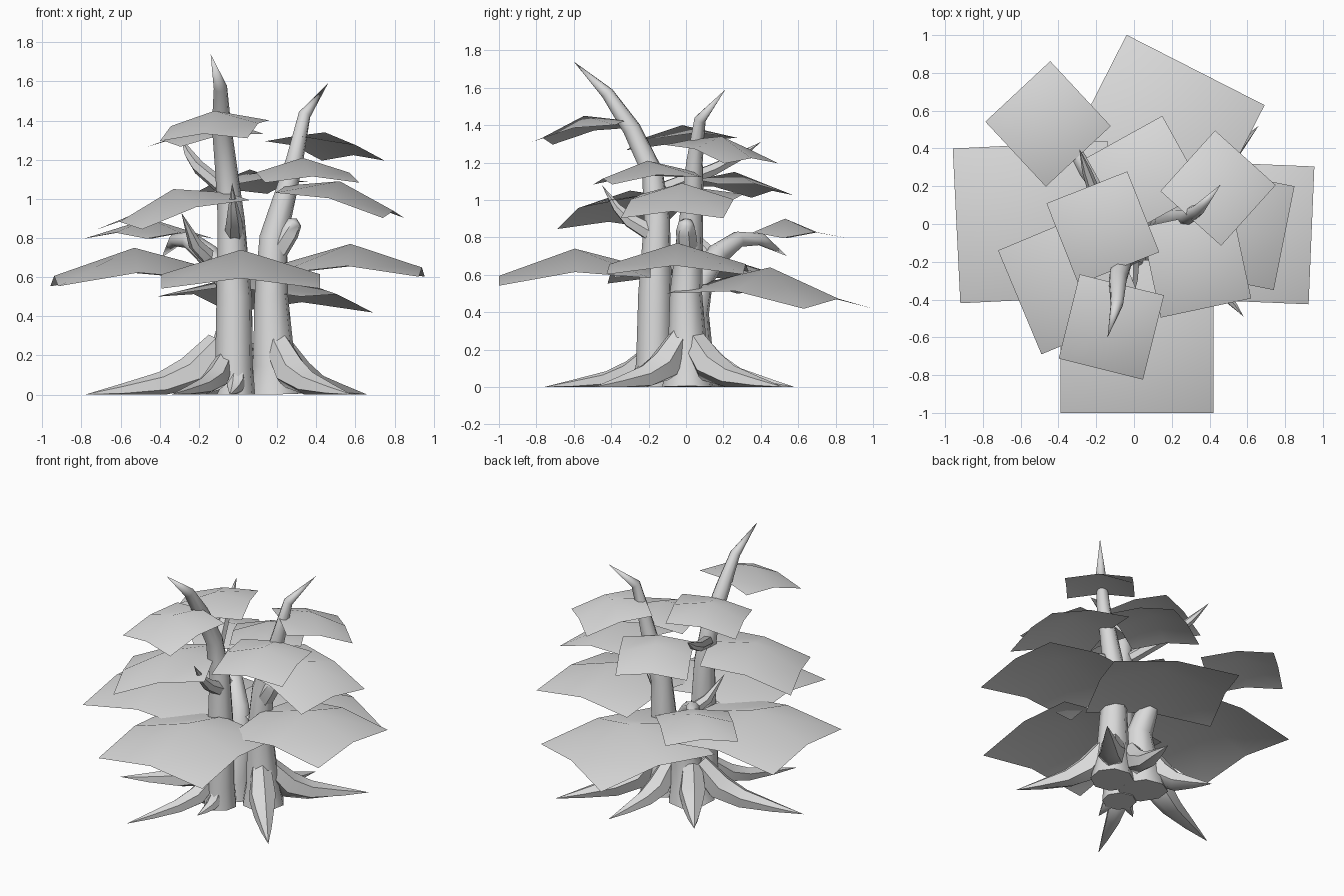
import bpy, bmesh, math
from mathutils import Vector

cube = bpy.data.objects.get("Cube")
if cube:
    bpy.data.objects.remove(cube)

grey = bpy.data.materials.new("plain_grey")
grey.use_nodes = True
grey.diffuse_color = (0.7, 0.7, 0.7, 1)
grey.node_tree.nodes["Principled BSDF"].inputs["Base Color"].default_value = (0.7, 0.7, 0.7, 1)


def finish(bm, name, angle):
    mesh = bpy.data.meshes.new(name)
    bm.to_mesh(mesh)
    bm.free()
    mesh.materials.append(grey)
    obj = bpy.data.objects.new(name, mesh)
    bpy.context.collection.objects.link(obj)
    bpy.ops.object.select_all(action='DESELECT')
    obj.select_set(True)
    bpy.context.view_layer.objects.active = obj
    bpy.ops.object.shade_smooth_by_angle(angle=math.radians(angle))
    return obj


def limb(name, points, sides=8):
    """Tapered tube through (x, y, z, radius) points, ending in a spike."""
    bm = bmesh.new()
    pos = [Vector(p[:3]) for p in points]
    rings = []
    side = Vector((1, 0.2, 0))
    for i, p in enumerate(points[:-1]):
        tangent = (pos[i + 1] - pos[max(i - 1, 0)]).normalized()
        side = (side - tangent * side.dot(tangent)).normalized()
        other = tangent.cross(side)
        ring = []
        for k in range(sides):
            a = math.tau * k / sides
            v = pos[i] + (side * math.cos(a) + other * math.sin(a)) * p[3]
            v.z = max(v.z, 0)
            ring.append(bm.verts.new(v))
        rings.append(ring)
    tip = bm.verts.new(pos[-1])
    for k in range(sides):
        n = (k + 1) % sides
        for low, high in zip(rings, rings[1:]):
            bm.faces.new((low[k], low[n], high[n], high[k]))
        bm.faces.new((rings[-1][k], rings[-1][n], tip))
    bm.faces.new(rings[0][::-1])
    return finish(bm, name, 50)


def root(name, start, tip, thick):
    """Root that flares out of a trunk and flattens toward its tip."""
    s, t = Vector((*start, 0)), Vector((*tip, 0))
    steps = ((0, 0.26, 0.75), (0.2, 0.11, 1), (0.42, 0.05, 0.75), (0.72, 0.02, 0.4), (1, 0, 0))
    pts = []
    for f, z, r in steps:
        p = s.lerp(t, f)
        pts.append((p.x, p.y, z * thick / 0.09, r * thick))
    return limb(name, pts, 6)


def leaf_sheet(name, x, y, z, half, yaw, slope_u=0, slope_v=0):
    """Square foliage sheet, domed at its middle and tilted by two slopes."""
    bm = bmesh.new()
    a = math.radians(yaw)
    drop = (0, 0.31, 0.44)
    grid = []
    for j in (-1, 0, 1):
        for i in (-1, 0, 1):
            u, v = i * half, j * half
            h = z - drop[abs(i) + abs(j)] * half + slope_u * u + slope_v * v
            grid.append(bm.verts.new((x + u * math.cos(a) - v * math.sin(a),
                                      y + u * math.sin(a) + v * math.cos(a), h)))
    for j in (0, 3):
        for i in (0, 1):
            c = i + j
            bm.faces.new((grid[c], grid[c + 1], grid[c + 4], grid[c + 3]))
    return finish(bm, name, 60)


# Trunks
limb("front_trunk", [(-.02, -.17, 0, .11), (-.02, -.17, .15, .098), (-.02, -.165, .5, .092),
                     (-.035, -.155, .9, .07), (-.06, -.18, 1.15, .058), (-.085, -.29, 1.38, .05),
                     (-.09, -.42, 1.57, .035), (-.14, -.6, 1.74, 0)])
limb("right_trunk", [(.19, .01, 0, .14), (.185, .01, .15, .11), (.17, 0, .5, .088),
                     (.18, .02, .8, .072), (.25, .04, 1.05, .055), (.29, .045, 1.2, .045),
                     (.34, .075, 1.43, .032), (.46, .21, 1.59, 0)])
limb("back_trunk", [(-.06, .02, 0, .16), (-.04, .03, .15, .12), (-.01, .04, .4, .085),
                    (-.05, .08, .58, .07), (-.15, .17, .71, .06), (-.25, .28, .79, .045),
                    (-.32, .4, .79, .035), (-.39, .54, .7, 0)])

# Side branches
limb("front_branch", [(-.02, -.18, .82, .05), (-.02, -.3, .89, .04),
                      (-.025, -.37, .96, .025), (-.03, -.45, 1.08, 0)], 6)
limb("upper_branch", [(-.08, -.12, 1.06, .04), (-.2, .14, 1.16, .035),
                      (-.25, .28, 1.23, .025), (-.29, .4, 1.31, 0)], 6)
limb("back_branch", [(-.13, .15, .68, .045), (-.22, .07, .77, .035), (-.29, -.02, .93, 0)], 6)
limb("branch_stub", [(.19, .01, .72, .06), (.26, 0, .83, .055), (.29, 0, .88, .04), (.3, 0, .9, 0)], 6)

# Roots
for name, start, tip, thick in (
        ("left_root", (-.1, .0), (-.78, -.2), .09),
        ("front_root", (-.06, -.18), (-.34, -.76), .065),
        ("front_right_root", (.2, -.03), (.58, -.49), .09),
        ("back_right_root", (.2, .03), (.66, .52), .09),
        ("back_root", (.08, .06), (.2, .58), .08),
        ("back_left_root", (-.08, .05), (-.33, .38), .09),
        ("small_front_root", (.0, -.2), (-.04, -.4), .05),
        ("small_side_root", (-.05, -.17), (-.22, -.27), .05)):
    root(name, start, tip, thick)

# Foliage sheets, from the lowest tier to the highest
for name, *values in (
        ("low_front_leaf", .015, -.595, .74, .405, 0, 0, .05),
        ("low_left_leaf", -.53, .01, .75, .41, 2.8, .04),
        ("low_right_leaf", .575, -.045, .77, .365, -2.4, -.02),
        ("low_back_leaf", .14, .45, .64, .41, -27, 0, -.1),
        ("small_back_leaf", -.455, .53, .9, .235, -47),
        ("middle_left_leaf", -.33, -.3, 1.05, .298, 22.7, .25),
        ("middle_right_leaf", .52, -.02, 1.09, .28, -11.3, -.23),
        ("middle_front_leaf", .33, -.205, 1.21, .245, 12, 0, .08),
        ("middle_back_leaf", .06, .26, 1.15, .23, 29, .03, -.13),
        ("upper_right_leaf", .445, .19, 1.34, .216, -42, 0, -.23),
        ("upper_left_leaf", -.165, -.02, 1.4, .23, 21.6, .14),
        ("top_front_leaf", -.12, -.545, 1.45, .23, -14, .03, .2)):
    leaf_sheet(name, *values)
